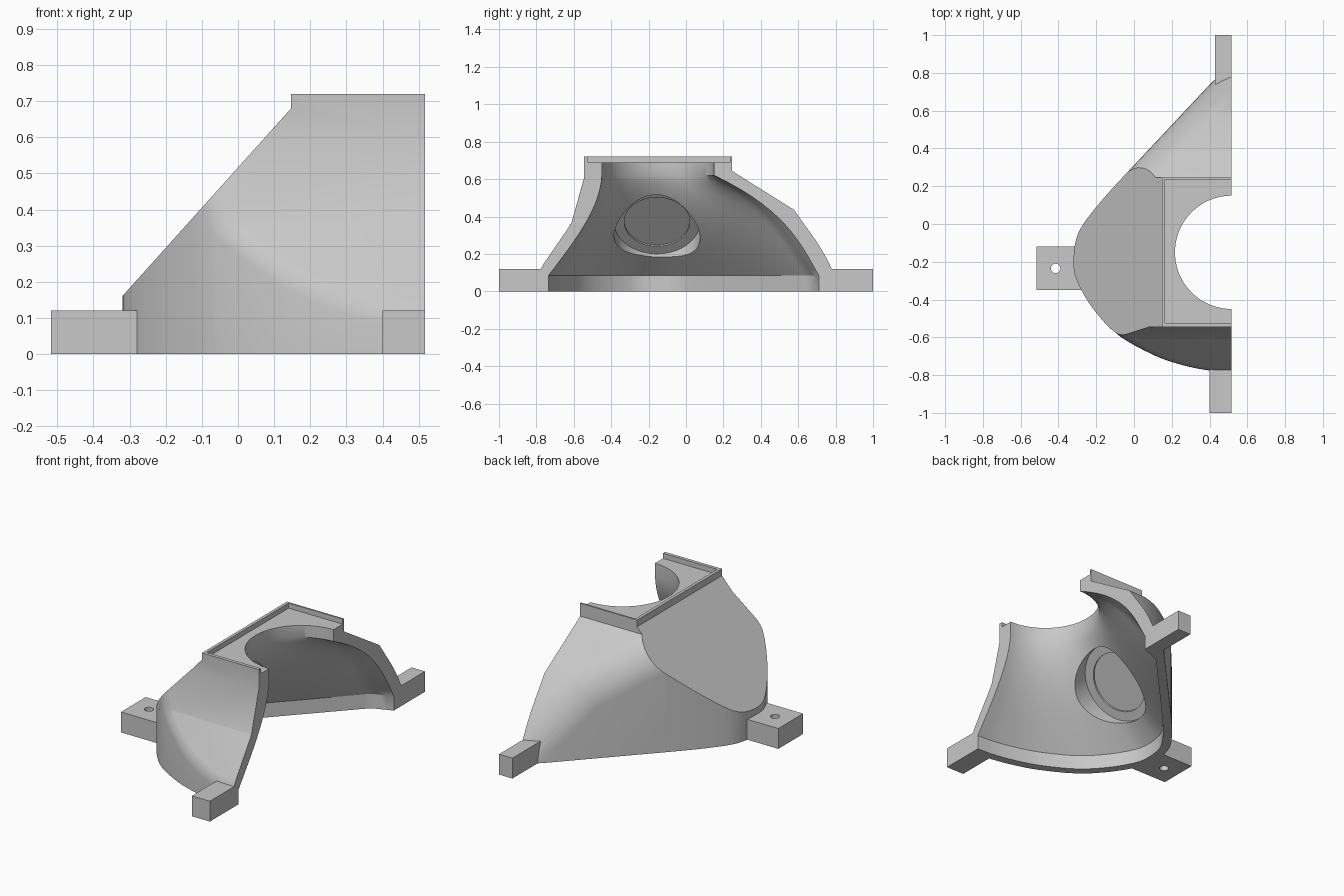
import bpy, bmesh, math
from mathutils import Vector

cube = bpy.data.objects.get("Cube")
if cube:
    bpy.data.objects.remove(cube, do_unlink=True)

CUT = 0.517          # section plane of the half shell


def finish(name, bm):
    bmesh.ops.recalc_face_normals(bm, faces=bm.faces)
    mesh = bpy.data.meshes.new(name)
    bm.to_mesh(mesh)
    bm.free()
    obj = bpy.data.objects.new(name, mesh)
    bpy.context.collection.objects.link(obj)
    return obj


def loft(name, sections):
    """Skin a stack of equal-length closed sections and cap both ends."""
    bm = bmesh.new()
    rings = [[bm.verts.new(p) for p in s] for s in sections]
    n = len(rings[0])
    for a, b in zip(rings, rings[1:]):
        for i in range(n):
            j = (i + 1) % n
            bm.faces.new((a[i], a[j], b[j], b[i]))
    bm.faces.new(rings[0])
    bm.faces.new(rings[-1])
    return finish(name, bm)


def prism(name, pts, axis, lo, hi):
    def place(p, h):
        c = list(p)
        c.insert(axis, h)
        return c
    return loft(name, [[place(p, h) for p in pts] for h in (lo, hi)])


def box(name, x, y, z):
    return prism(name, [(x[0], y[0]), (x[1], y[0]), (x[1], y[1]), (x[0], y[1])], 2, *z)


def cylinder(name, center, radius, depth, axis):
    bm = bmesh.new()
    rot = Vector(axis).to_track_quat('Z', 'Y').to_matrix().to_4x4()
    rot.translation = center
    bmesh.ops.create_cone(bm, cap_ends=True, segments=64, radius1=radius,
                          radius2=radius, depth=depth, matrix=rot)
    return finish(name, bm)


def combine(target, tool, operation):
    tool.hide_render = True
    mod = target.modifiers.new("combine", 'BOOLEAN')
    mod.operation, mod.solver, mod.object = operation, 'EXACT', tool
    bpy.context.view_layer.update()
    graph = bpy.context.evaluated_depsgraph_get()
    mesh = bpy.data.meshes.new_from_object(target.evaluated_get(graph))
    target.modifiers.clear()
    target.data = mesh
    bpy.data.objects.remove(tool, do_unlink=True)


def fillet(obj, offset, segments, is_wall, is_slope):
    """Round the edges where a vertical wall meets a slope."""
    bm = bmesh.new()
    bm.from_mesh(obj.data)
    bm.normal_update()
    ridge = []
    for e in bm.edges:
        if len(e.link_faces) == 2:
            wall, slope = sorted((f.normal for f in e.link_faces), key=lambda n: n.z)
            if abs(wall.z) < 0.01 and is_wall(wall) and is_slope(slope):
                ridge.append(e)
    bmesh.ops.bevel(bm, geom=ridge, offset=offset, segments=segments, profile=0.5,
                    affect='EDGES', clamp_overlap=False)
    bm.to_mesh(obj.data)
    bm.free()


def smooth_curve(ctrl, steps=6):
    p = [Vector(c) for c in ctrl]
    p = [2 * p[0] - p[1]] + p + [2 * p[-1] - p[-2]]
    out = []
    for a, b, c, d in zip(p, p[1:], p[2:], p[3:]):
        for k in range(steps):
            t = k / steps
            out.append(0.5 * (2 * b + (c - a) * t + (2 * a - 5 * b + 4 * c - d) * t * t
                              + (3 * b - a - 3 * c + d) * t ** 3))
    return out + [p[-2]]


def resample(pts, count):
    dist = [0]
    for a, b in zip(pts, pts[1:]):
        dist.append(dist[-1] + (b - a).length)
    out, i = [], 0
    for k in range(count + 1):
        d = dist[-1] * k / count
        while i < len(pts) - 2 and dist[i + 1] < d:
            i += 1
        out.append(pts[i].lerp(pts[i + 1], (d - dist[i]) / (dist[i + 1] - dist[i])))
    return out


# Base outline, from the front end round to the straight back wall
outline = smooth_curve([(CUT, -0.784), (0.4, -0.776), (0.25, -0.745), (0.1, -0.692),
                        (-0.08, -0.59), (-0.208, -0.46), (-0.296, -0.315), (-0.32, -0.21),
                        (-0.298, -0.055), (-0.2, 0.09), (-0.03, 0.28), (0.2, 0.525)])

# Outer shell: sloped side profile crossed with the back wall, blended by a fillet
shell = prism("shell", [(-0.85, -0.3), (-0.85, 0.018), (-0.615, 0.36), (-0.545, 0.605),
                        (-0.52, 0.7), (0.156, 0.7), (0.59, 0.428), (0.805, 0.12),
                        (0.805, -0.3)], 0, -0.85, 0.85)
back_wall = prism("back_wall", [(-0.9, -0.647), (0.9, 1.27), (0.9, -1), (-0.9, -1)], 2, -0.5, 1)
combine(shell, back_wall, 'INTERSECT')
fillet(shell, 0.15, 8, lambda n: n.x < -0.5 and n.y > 0.5, lambda n: n.y > 0.3 and n.z > 0.3)

# Curved footprint with a softened front edge, then the slanted flat side
footprint = prism("footprint", [tuple(p) for p in outline[:-6]]
                  + [(-0.03, 0.5), (0.9, 1.6), (0.9, -0.784)], 2, -0.4, 1)
combine(shell, footprint, 'INTERSECT')
fillet(shell, 0.04, 4, lambda n: n.y < -0.1, lambda n: n.y < -0.3 and 0.1 < n.z < 0.9)
slant = prism("slant", [(-0.644, -0.2), (0.165, 0.7), (0.165, 0.8), (0.6, 0.8), (0.6, -0.2)],
              1, -1.2, 1.2)
combine(shell, slant, 'INTERSECT')

# Top block, continuing the slant below its upright edge
top_block = prism("top_block", [(0.08, 0.605), (0.147, 0.68), (0.147, 0.72), (0.6, 0.72),
                                (0.6, 0.605)], 1, -0.545, 0.245)
combine(shell, top_block, 'UNION')

# Three mounting feet
for name, x, y in (("front_foot", (0.4, 0.6), (-1, -0.75)),
                   ("back_foot", (0.43, 0.6), (0.74, 1)),
                   ("side_foot", (-CUT, -0.28), (-0.35, -0.12))):
    combine(shell, box(name, x, y, (-0.1, 0.12)), 'UNION')

# Inner cavity: offset outline blending into the round top opening
inner = []
for i, p in enumerate(outline):
    t = (outline[min(i + 1, len(outline) - 1)] - outline[max(i - 1, 0)]).normalized()
    inner.append(p + 0.05 * Vector((t.y, -t.x)))
inner[0].x = CUT
inner = resample(inner + [Vector((0.4, 0.665)), Vector((CUT, 0.71))], 56)
STEPS = 14


def cavity_section(t, z):
    """Sides pinch inward halfway up, the back end swells outward."""
    pts = []
    bend = 4 * t * (1 - t) * (0.5 + 0.6 * t)
    for i, p in enumerate(inner):
        u = i / (len(inner) - 1)
        a = math.pi * u
        inward = Vector((math.sin(a), math.cos(a)))
        rim = Vector((CUT, -0.15)) - 0.3 * inward
        q = p.lerp(rim, t) + bend * (0.06 * inward + Vector((0, 0.19 * u ** 6)))
        pts.append((q.x, q.y, z))
    return [(0.7, pts[0][1], z)] + pts + [(0.7, pts[-1][1], z)]


levels = [(k / STEPS, 0.085 + 0.535 * k / STEPS) for k in range(STEPS + 1)]
cavity = loft("cavity", [cavity_section(t, z) for t, z in [(0, -0.2)] + levels + [(1, 0.9)]])
combine(shell, cavity, 'DIFFERENCE')

# Recessed tray on top, bolt hole, stepped round pocket behind the slanted side
combine(shell, box("tray", (0.165, 0.7), (-0.525, 0.235), (0.69, 0.9)), 'DIFFERENCE')
combine(shell, cylinder("bolt_hole", (-0.415, -0.235, 0.05), 0.025, 0.5, (0, 0, 1)), 'DIFFERENCE')
normal = Vector((-0.744, 0, 0.668))
middle = Vector((-0.082, -0.155, 0.425))
for radius, skin in ((0.23, 0.08), (0.175, 0.07)):
    pocket = cylinder("pocket", middle - normal * (skin + 0.125), radius, 0.25, normal)
    combine(shell, pocket, 'DIFFERENCE')

# Trim flush at the section plane and the ground
combine(shell, box("trim", (-0.7, CUT), (-1.2, 1.2), (0, 1)), 'INTERSECT')

# Single grey finish
grey = bpy.data.materials.new("plain_grey")
grey.use_nodes = True
colour = (0.58, 0.58, 0.58, 1)
grey.diffuse_color = colour
grey.node_tree.nodes["Principled BSDF"].inputs["Base Color"].default_value = colour
shell.data.materials.clear()
shell.data.materials.append(grey)
for poly in shell.data.polygons:
    poly.material_index = 0

shell.name = "half_shell_housing"
bpy.ops.object.select_all(action='DESELECT')
shell.select_set(True)
bpy.context.view_layer.objects.active = shell
bpy.ops.object.shade_smooth_by_angle(angle=math.radians(30))
